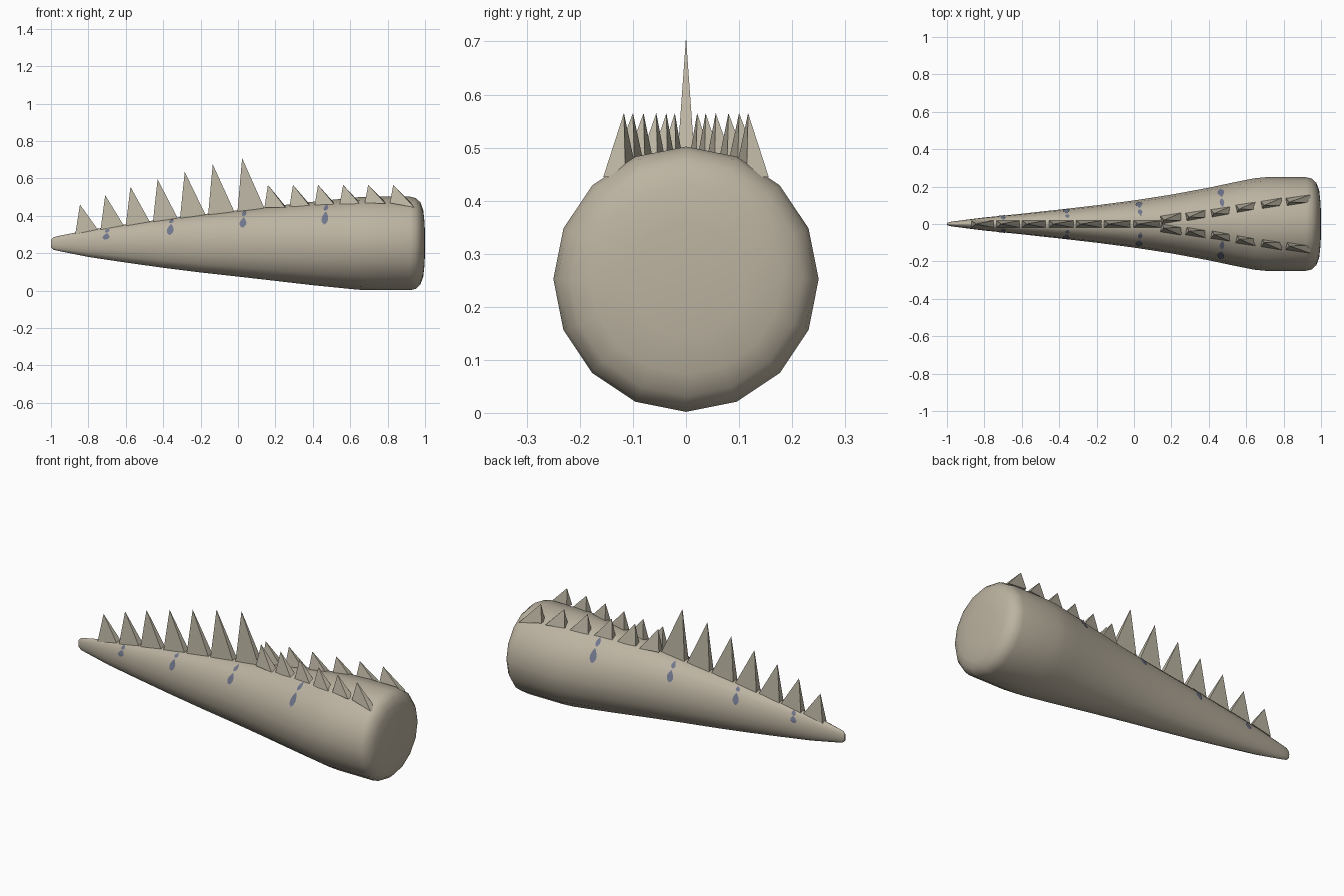
import bpy, math
from mathutils import Vector

cube = bpy.data.objects.get("Cube")
if cube:
    bpy.data.objects.remove(cube, do_unlink=True)

SIDES = 16
AXIS_Z = 0.252


def material(name, rgb):
    m = bpy.data.materials.new(name)
    m.use_nodes = True
    m.diffuse_color = (*rgb, 1)
    m.node_tree.nodes["Principled BSDF"].inputs["Base Color"].default_value = (*rgb, 1)
    return m


bone = material("bone", (0.50, 0.45, 0.355))
horn = material("horn", (0.50, 0.46, 0.365))
blue = material("slate_blue", (0.16, 0.18, 0.26))


def add_mesh(name, verts, faces, mat, smooth=None):
    me = bpy.data.meshes.new(name)
    me.from_pydata(verts, [], faces)
    me.materials.append(mat)
    ob = bpy.data.objects.new(name, me)
    bpy.context.collection.objects.link(ob)
    if smooth:
        bpy.ops.object.select_all(action='DESELECT')
        ob.select_set(True)
        bpy.context.view_layer.objects.active = ob
        bpy.ops.object.shade_smooth_by_angle(angle=math.radians(smooth))
    return ob


# Body stations along the length: x, half width, half height
STATIONS = [
    (-1.0, 0.006, 0.02), (-0.985, 0.011, 0.034), (-0.95, 0.016, 0.042),
    (-0.8, 0.035, 0.072), (-0.6, 0.055, 0.102), (-0.4, 0.077, 0.13),
    (-0.2, 0.1, 0.155), (0.0, 0.126, 0.177), (0.2, 0.157, 0.2),
    (0.4, 0.194, 0.223), (0.55, 0.226, 0.238), (0.64, 0.244, 0.247),
    (0.7, 0.25, 0.25), (0.92, 0.25, 0.25), (0.95, 0.243, 0.243),
    (0.975, 0.22, 0.22), (0.99, 0.18, 0.18), (0.998, 0.11, 0.11),
]


def radii(x):
    for a, b in zip(STATIONS, STATIONS[1:]):
        if a[0] <= x <= b[0]:
            t = (x - a[0]) / (b[0] - a[0])
            return a[1] + t * (b[1] - a[1]), a[2] + t * (b[2] - a[2])
    return STATIONS[-1][1:]


def side_y(x, z):
    """Half width of the faceted body at a given height."""
    ry, rz = radii(x)
    f = max(-1, min(1, (z - AXIS_Z) / rz))
    step = 2 * math.pi / SIDES
    k = math.floor(math.acos(f) / step + 1e-9)
    a, b = k * step, (k + 1) * step
    t = (math.cos(a) - f) / (math.cos(a) - math.cos(b))
    return ry * (math.sin(a) + t * (math.sin(b) - math.sin(a)))


def body():
    verts, faces = [], []
    for x, ry, rz in STATIONS:
        for i in range(SIDES):
            a = 2 * math.pi * i / SIDES
            verts.append((x, ry * math.sin(a), AXIS_Z + rz * math.cos(a)))
    for s in range(len(STATIONS) - 1):
        for i in range(SIDES):
            j = (i + 1) % SIDES
            p, q = s * SIDES, (s + 1) * SIDES
            faces.append((p + i, p + j, q + j, q + i))
    faces.append(tuple(reversed(range(SIDES))))
    last = len(verts) - SIDES
    verts.append((1.0, 0, AXIS_Z))
    faces += [(last + i, last + (i + 1) % SIDES, len(verts) - 1) for i in range(SIDES)]
    add_mesh("tapered_body", verts, faces, bone, 60)


def spike(name, back, front, half, tip):
    """Leaning pyramid whose rectangular base runs from back to front."""
    back, front = Vector(back), Vector(front)
    run = front - back
    side = Vector((-run.y, run.x, 0)).normalized() * half
    verts = [back - side, front - side, front + side, back + side, Vector(tip)]
    faces = [(3, 2, 1, 0), (0, 1, 4), (1, 2, 4), (2, 3, 4), (3, 0, 4)]
    add_mesh(name, verts, faces, horn)


# Single row of tall spikes on the narrow half
def centre_spikes():
    tips = [(-0.845, 0.46), (-0.71, 0.51), (-0.575, 0.555), (-0.43, 0.595),
            (-0.285, 0.635), (-0.135, 0.675), (0.022, 0.708)]
    for i, (x, z) in enumerate(tips):
        a, b = x - 0.025, x + 0.095 + 0.004 * i
        spike(f"centre_spike_{i + 1}", (a, 0, AXIS_Z + radii(a)[1] - 0.008),
              (b, 0, AXIS_Z + radii(b)[1] - 0.004), 0.019, (x, 0, z))


# Double row of short spikes spreading over the wide half
def side_spikes():
    spread = [0.021, 0.037, 0.056, 0.08, 0.1, 0.117]
    for i, y in enumerate(spread):
        x = 0.16 + 0.134 * i
        last = i == len(spread) - 1
        za, zb = 0.445 + 0.006 * i, 0.445 + 0.005 * i
        length = 0.095
        if last:
            za, zb, length = 0.468, 0.445, 0.115
        for s, label in ((1, "back"), (-1, "front")):
            spike(f"{label}_side_spike_{i + 1}", (x - 0.015, s * y, za),
                  (x + length, s * (y + 0.018), zb), 0.021, (x, s * y, 0.565))


# Painted drops hugging the flanks
def drop(name, x, low, high, half, s):
    rows, verts, faces = 8, [], []
    for r in range(rows + 1):
        t = r / rows
        w = half * (0.15 + 0.85 * math.sin(math.pi * t ** 0.8))
        z = low + (high - low) * t
        lean = 0.008 * (t - 0.5)
        for u in (-w, w):
            px = x + lean + u
            ry, rz = radii(px)
            y = side_y(px, z)
            n = Vector((0, y / ry ** 2, (z - AXIS_Z) / rz ** 2)).normalized() * 0.004
            verts.append((px, s * (y + n.y), z + n.z))
    for r in range(rows):
        f = (2 * r, 2 * r + 1, 2 * r + 3, 2 * r + 2)
        faces.append(f if s < 0 else f[::-1])
    add_mesh(name, verts, faces, blue)


def markings():
    # x, lower drop bottom and top, upper drop bottom and top
    marks = [(-0.705, 0.272, 0.305, 0.308, 0.33), (-0.362, 0.297, 0.352, 0.358, 0.378),
             (0.027, 0.335, 0.388, 0.395, 0.422), (0.465, 0.353, 0.418, 0.425, 0.458)]
    for i, (x, a, b, c, d) in enumerate(marks):
        for s, label in ((1, "back"), (-1, "front")):
            drop(f"{label}_lower_drop_{i + 1}", x, a, b, 0.018, s)
            drop(f"{label}_upper_drop_{i + 1}", x + 0.006, c, d, 0.012, s)


body()
centre_spikes()
side_spikes()
markings()
